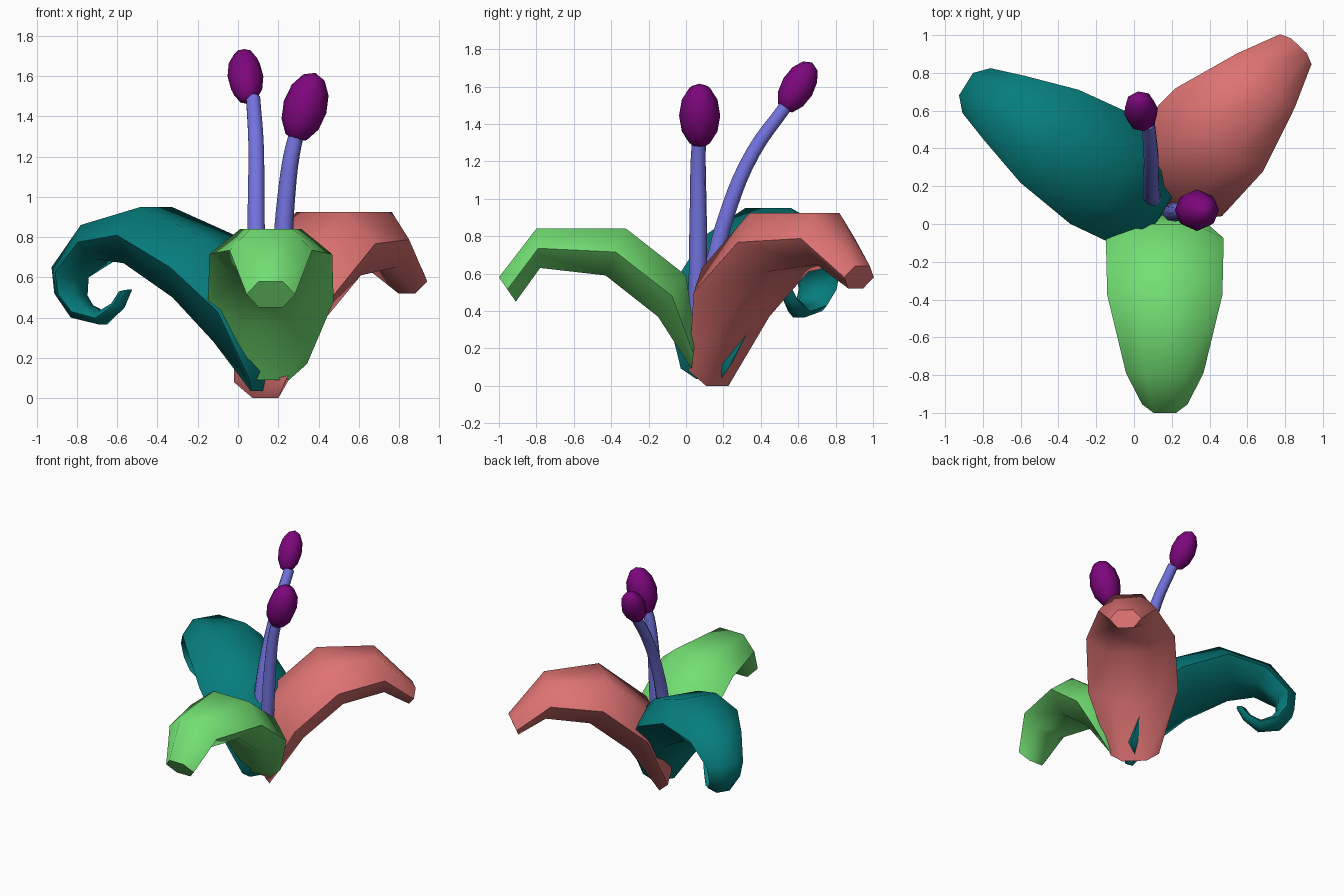
import bpy, bmesh, math
from mathutils import Vector

if "Cube" in bpy.data.objects:
    bpy.data.objects.remove(bpy.data.objects["Cube"])


def material(name, r, g, b):
    m = bpy.data.materials.new(name)
    m.use_nodes = True
    m.diffuse_color = (r, g, b, 1)
    m.node_tree.nodes["Principled BSDF"].inputs["Base Color"].default_value = (r, g, b, 1)
    return m


green = material("leaf green", .17, .74, .17)
teal = material("teal", .002, .205, .205)
pink = material("salmon pink", .73, .17, .17)
purple = material("deep purple", .205, .002, .205)
blue = material("lavender blue", .17, .17, .73)


def finish(obj, mat, angle):
    obj.data.materials.append(mat)
    bpy.ops.object.select_all(action='DESELECT')
    obj.select_set(True)
    bpy.context.view_layer.objects.active = obj
    bpy.ops.object.shade_smooth_by_angle(angle=math.radians(angle))


def petal(name, mat, base, heading, sections, sides=6):
    """Six-sided tube. Each section: upper (out, z), lower (out, z), half width."""
    a = math.radians(heading)
    out = Vector((math.cos(a), math.sin(a), 0))
    side = Vector((-math.sin(a), math.cos(a), 0))
    origin = Vector((base[0], base[1], 0))
    grow = 1 / math.cos(math.pi / sides)
    bm = bmesh.new()
    rings = []
    for uo, uz, lo, lz, width in sections:
        up = out * uo + Vector((0, 0, uz))
        low = out * lo + Vector((0, 0, lz))
        mid, half = origin + (up + low) / 2, (up - low) / 2
        ring = []
        for i in range(sides):
            t = 2 * math.pi * i / sides
            ring.append(bm.verts.new(mid + side * width * math.cos(t) + half * grow * math.sin(t)))
        rings.append(ring)
    for r, s in zip(rings, rings[1:]):
        for i in range(sides):
            j = (i + 1) % sides
            bm.faces.new((r[i], r[j], s[j], s[i]))
    bm.faces.new(rings[0])
    bm.faces.new(rings[-1])
    bmesh.ops.recalc_face_normals(bm, faces=bm.faces)
    mesh = bpy.data.meshes.new(name)
    bm.to_mesh(mesh)
    bm.free()
    obj = bpy.data.objects.new(name, mesh)
    bpy.context.collection.objects.link(obj)
    finish(obj, mat, 65)


def stem(name, points, radius):
    curve = bpy.data.curves.new(name, 'CURVE')
    curve.dimensions = '3D'
    curve.bevel_depth = radius
    curve.bevel_resolution = 2
    curve.resolution_u = 4
    curve.use_fill_caps = True
    spline = curve.splines.new('BEZIER')
    spline.bezier_points.add(len(points) - 1)
    for k, (bp, p) in enumerate(zip(spline.bezier_points, points)):
        bp.co = p
        bp.handle_left_type = bp.handle_right_type = 'AUTO'
        bp.radius = 1.05 - .3 * k / (len(points) - 1)
    curve.materials.append(blue)
    bpy.context.collection.objects.link(bpy.data.objects.new(name, curve))


def anther(name, center, axis, radius, half_length):
    bpy.ops.mesh.primitive_uv_sphere_add(segments=8, ring_count=6, radius=1, location=center)
    obj = bpy.context.object
    obj.name = name
    obj.scale = (radius, radius, half_length)
    obj.rotation_euler = Vector(axis).to_track_quat('Z', 'Y').to_euler()
    finish(obj, purple, 60)


# Petals
petal("front_petal", green, (.163, 0), -90, [
    (-.05, .25, -.03, .09, .18),
    (.00, .59, .15, .37, .312),
    (.32, .84, .43, .59, .305),
    (.80, .84, .78, .63, .205),
    (1.0, .58, .91, .45, .12)])

petal("back_left_petal", pink, (.13, .16), 46.5, [
    (-.08, .16, .01, 0, .175),
    (.05, .63, .24, .37, .325),
    (.40, .925, .53, .61, .32),
    (.81, .925, .84, .65, .21),
    (1.08, .64, 1.03, .52, .115)])

petal("back_right_petal", teal, (.12, .11), 148, [
    (-.06, .15, .02, .035, .15),
    (-.05, .58, .19, .28, .305),
    (.24, .80, .42, .50, .335),
    (.62, .95, .72, .67, .29),
    (1.0, .86, .91, .69, .20),
    (1.19, .65, 1.06, .60, .14),
    (1.18, .52, 1.06, .51, .12),
    (1.09, .40, 1.02, .46, .10),
    (.93, .365, .94, .43, .07),
    (.82, .45, .87, .47, .045),
    (.77, .54, .83, .53, .03)])

# Stamens
stem("long_stem", [(.12, .08, .2), (.095, .14, .6), (.09, .23, .95),
                   (.09, .36, 1.25), (.075, .53, 1.49)], .05)
stem("short_stem", [(.2, .06, .2), (.225, .065, .8), (.24, .065, 1.0),
                    (.265, .065, 1.2), (.295, .07, 1.33)], .05)
anther("long_stem_anther", (.037, .597, 1.598), (-.02, .13, .22), .09, .152)
anther("short_stem_anther", (.333, .073, 1.445), (.09, 0, .3), .11, .178)
